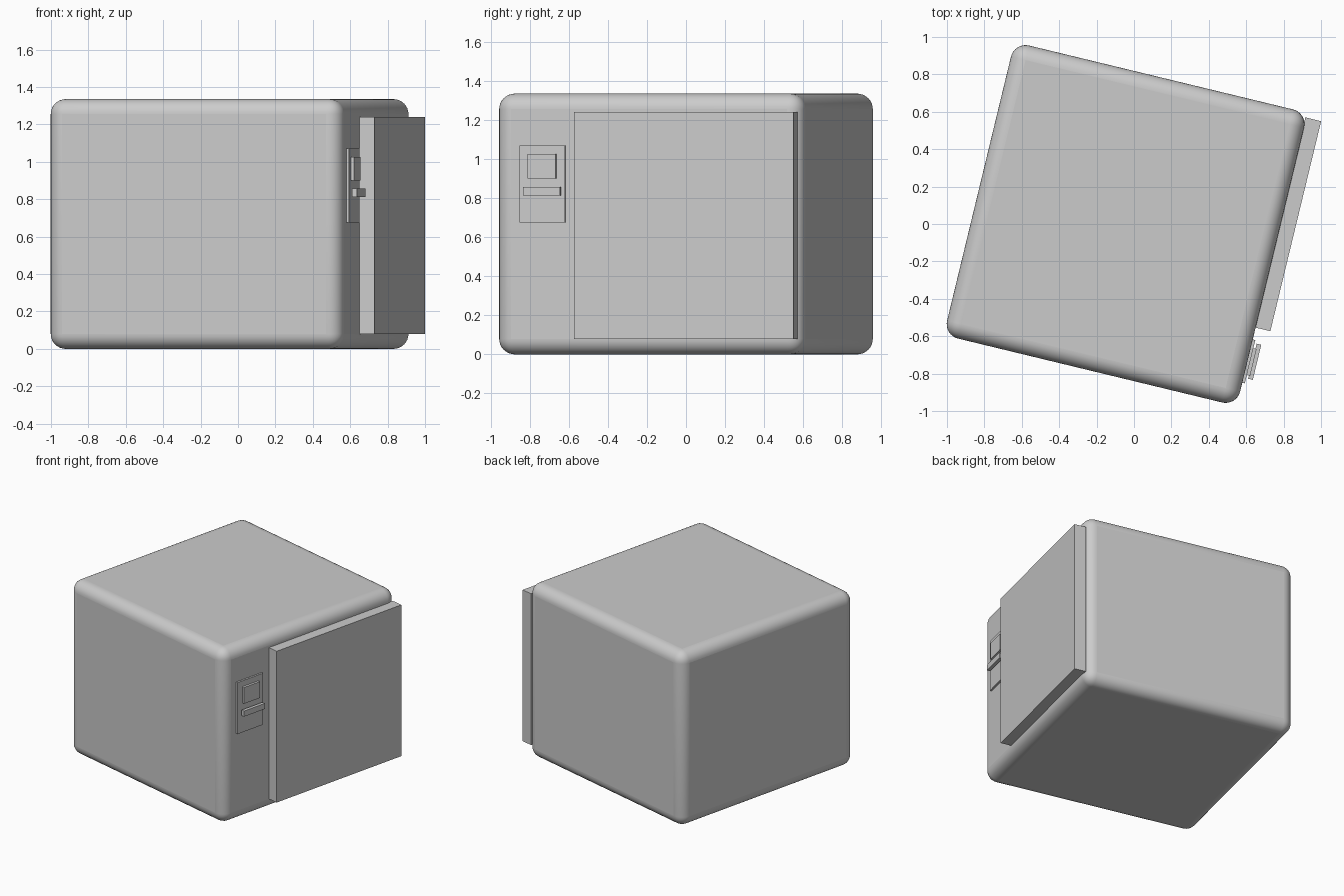
import bpy, math
from mathutils import Matrix

if "Cube" in bpy.data.objects:
    bpy.data.objects.remove(bpy.data.objects["Cube"])

# whole safe is turned about z; parts are placed in its own (u, v, z) frame
FRAME = Matrix.Translation((-0.045, 0, 0)) @ Matrix.Rotation(math.radians(-13.6), 4, 'Z')


def box(name, u, v, z, bevel=0):
    bpy.ops.mesh.primitive_cube_add(size=1)
    ob = bpy.context.object
    ob.name = name
    spans = (u, v, z)
    size = Matrix.Diagonal([b - a for a, b in spans] + [1])
    centre = Matrix.Translation([(a + b) / 2 for a, b in spans])
    ob.data.transform(centre @ size)
    ob.matrix_world = FRAME
    if bevel:
        mod = ob.modifiers.new("rounding", 'BEVEL')
        mod.width = bevel
        mod.segments = 8
        bpy.ops.object.shade_smooth_by_angle(angle=math.radians(35))
    return ob


# rounded body
box("safe_body", (-0.806, 0.806), (-0.806, 0.806), (0, 1.335), bevel=0.08)

# door slab on the right face, overhanging the rounded corner
box("door", (0.80, 0.887), (-0.375, 0.78), (0.08, 1.24))

# lock panel with screen and handle bar
box("lock_panel", (0.80, 0.82), (-0.678, -0.44), (0.675, 1.07))
box("lock_screen", (0.818, 0.838), (-0.633, -0.485), (0.90, 1.025))
box("handle_bar", (0.832, 0.857), (-0.65, -0.457), (0.813, 0.856))
